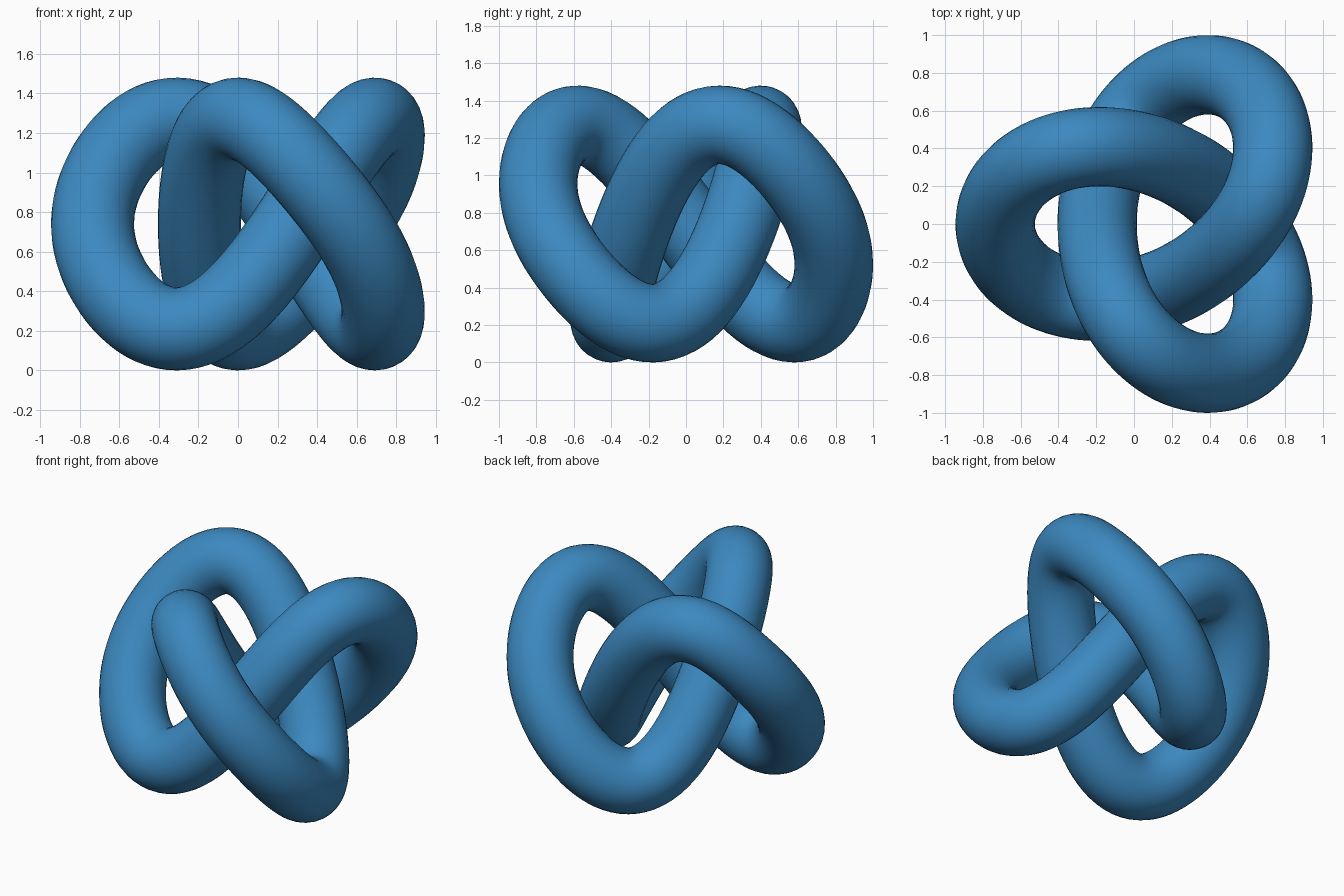
import bpy
from math import sin, cos, tau

if "Cube" in bpy.data.objects:
    bpy.data.objects.remove(bpy.data.objects["Cube"])

# Trefoil centreline and tube dimensions
INNER, OUTER = 0.27, 0.592      # the two circular motions making three lobes
HEIGHT, TUBE = 0.53, 0.21
OFFSET_X, MID_Z = 0.127, 0.74
STEPS = 240


def centre(t):
    x = OFFSET_X - INNER * cos(t) - OUTER * cos(2 * t)
    y = -INNER * sin(t) + OUTER * sin(2 * t)
    z = MID_Z + HEIGHT * (sin(3 * t) - 0.125 * sin(6 * t)) / 1.029
    return x, y, z, 1


# Closed round tube swept along the knot
curve = bpy.data.curves.new("knot_tube", "CURVE")
curve.dimensions = "3D"
curve.fill_mode = "FULL"
curve.bevel_depth = TUBE
curve.bevel_resolution = 14
spline = curve.splines.new("POLY")
spline.points.add(STEPS - 1)
for i, point in enumerate(spline.points):
    point.co = centre(tau * i / STEPS)
spline.use_cyclic_u = True
spline.use_smooth = True

knot = bpy.data.objects.new("knot_tube", curve)
bpy.context.collection.objects.link(knot)
bpy.context.view_layer.objects.active = knot
knot.select_set(True)
bpy.ops.object.convert(target="MESH")
knot = bpy.context.view_layer.objects.active
knot.name = "knot_tube"
bpy.ops.object.shade_smooth()

# Blue finish
blue = bpy.data.materials.new("blue")
blue.diffuse_color = (0.045, 0.25, 0.53, 1)
blue.use_nodes = True
blue.node_tree.nodes["Principled BSDF"].inputs["Base Color"].default_value = blue.diffuse_color
knot.data.materials.clear()
knot.data.materials.append(blue)
